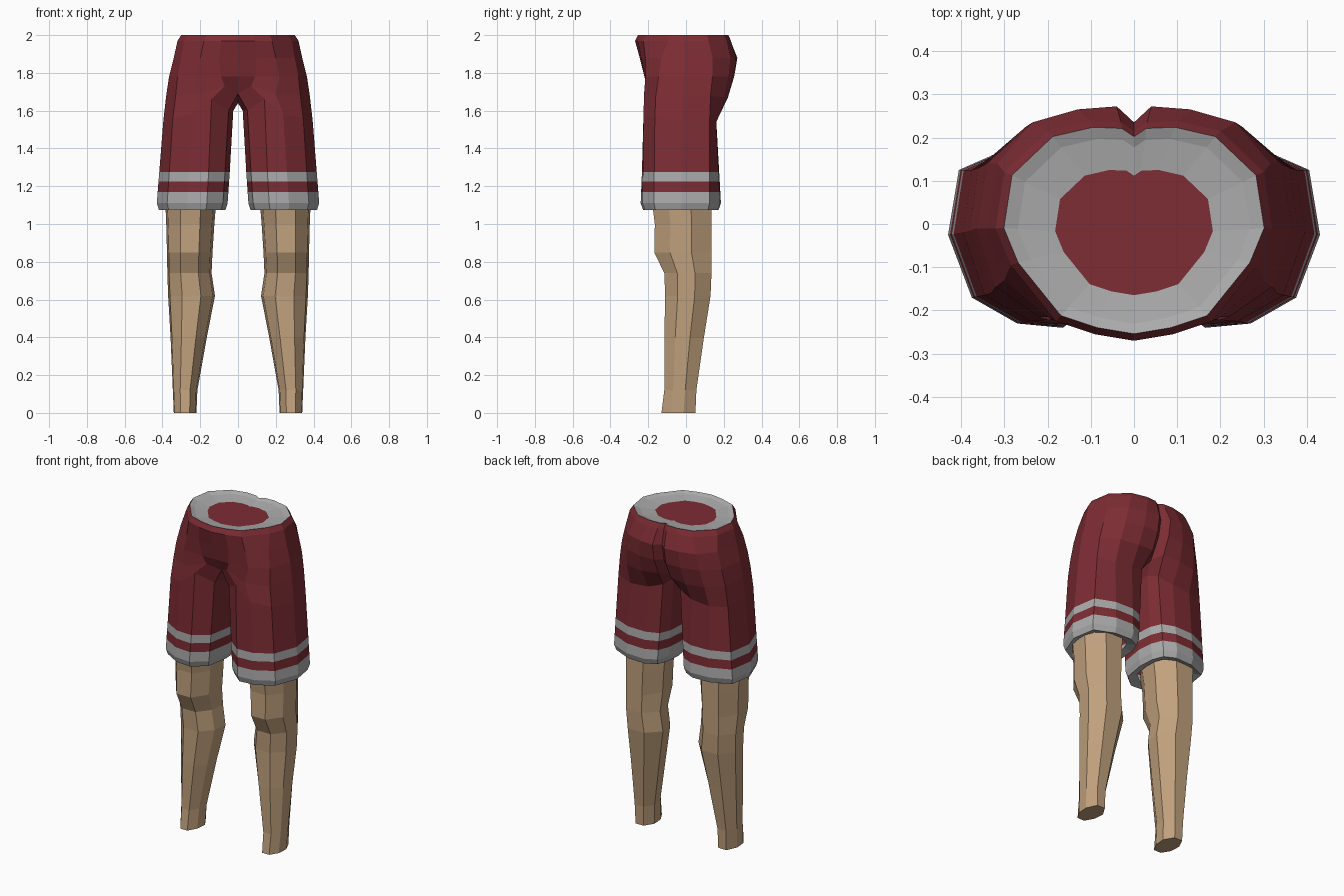
import bpy, bmesh

if "Cube" in bpy.data.objects:
    bpy.data.objects.remove(bpy.data.objects["Cube"])


def material(name, rgb):
    m = bpy.data.materials.new(name)
    m.diffuse_color = (*rgb, 1)
    m.use_nodes = True
    m.node_tree.nodes["Principled BSDF"].inputs["Base Color"].default_value = m.diffuse_color
    return m


RED = material("red_cloth", (0.205, 0.026, 0.034))
GREY = material("light_grey_trim", (0.41, 0.41, 0.41))
SKIN = material("skin", (0.53, 0.355, 0.205))


def finish(bm, name, mats):
    """Turn a right-hand half into a mirrored object."""
    me = bpy.data.meshes.new(name)
    bm.to_mesh(me)
    bm.free()
    for m in mats:
        me.materials.append(m)
    ob = bpy.data.objects.new(name, me)
    bpy.context.collection.objects.link(ob)
    mod = ob.modifiers.new("mirror", 'MIRROR')
    mod.use_clip = True
    mod.merge_threshold = 0.0005


def bridge(bm, upper, lower, closed, mat=0):
    n = len(lower)
    for i in range(n if closed else n - 1):
        j = (i + 1) % n
        bm.faces.new((lower[i], lower[j], upper[j], upper[i])).material_index = mat


def flat(points, z):
    return [(x, y, z) for x, y in points]


def scaled(points, s, z, cx, cy):
    return [(cx + (p[0] - cx) * s, cy + (p[1] - cy) * s, z) for p in points]


# Shorts: half sections run from front centre round the side to the back centre
waist = [(0, -.27), (.09, -.255), (.18, -.225), (.285, -.095), (.32, -.01),
         (.3, .12), (.2, .215), (.1, .238), (.03, .235), (0, .215)]
hip = [(0, -.245), (.1, -.238), (.2, -.215), (.3, -.13), (.34, -.01),
       (.315, .14), (.235, .235), (.13, .265), (.04, .272), (0, .235)]
seat = [(0, -.22), (.09, -.22), (.22, -.215), (.32, -.145), (.365, -.01),
        (.34, .14), (.25, .225), (.14, .255), (.04, .255), (0, .215)]
# The crotch and thigh sections close into a leg loop with one inner point more
crotch = [(0, -.16, 1.69), (.07, -.208, 1.73), (.2, -.222, 1.69), (.33, -.16, 1.68),
          (.38, -.015, 1.68), (.36, .13, 1.68), (.265, .2, 1.67), (.15, .222, 1.67),
          (.04, .212, 1.68), (0, .15, 1.66), (0, 0, 1.64)]
thigh = [(.05, -.16, 1.6), (.14, -.222, 1.66), (.24, -.225, 1.58), (.345, -.165, 1.56),
         (.395, -.02, 1.55), (.375, .125, 1.55), (.27, .16, 1.54), (.15, .16, 1.55),
         (.06, .14, 1.58), (.03, .08, 1.6), (.025, -.02, 1.6)]
hem = [(.08, -.17), (.165, -.24), (.27, -.23), (.375, -.17), (.43, -.025), (.405, .125),
       (.28, .18), (.16, .185), (.09, .15), (.063, .08), (.055, -.02)]

bm = bmesh.new()


def row(points):
    return [bm.verts.new(p) for p in points]


def hem_row(z):
    """Section of the trouser leg between thigh and hem."""
    t = (1.55 - z) / (1.55 - 1.11)
    return [(a[0] + (b[0] - a[0]) * t, a[1] + (b[1] - a[1]) * t, z)
            for a, b in zip(thigh, hem)]


# Waist cap: red centre, two grey rings, then the red body
cap = row(scaled(waist, .57, 1.98, 0, -.025))
bm.faces.new(cap)
body = [(scaled(waist, .84, 1.99, 0, -.02), 1), (scaled(waist, .94, 2.0, 0, 0), 1),
        (flat(waist, 1.97), 0), (flat(hip, 1.88), 0), (flat(seat, 1.78), 0)]
prev = cap
for points, mat in body:
    cur = row(points)
    bridge(bm, prev, cur, False, mat)
    prev = cur
cur = row(crotch)
bridge(bm, prev, cur[:10], False)
prev = cur

# Trouser leg with two grey stripes and a turned-in hem
legs = [(thigh, 0), (hem_row(1.275), 0), (hem_row(1.225), 1), (hem_row(1.17), 0),
        (hem_row(1.11), 1), (scaled(hem, .94, 1.075, .24, -.03), 1),
        (scaled(hem, .7, 1.09, .245, -.025), 1)]
for points, mat in legs:
    cur = row(points)
    bridge(bm, prev, cur, True, mat)
    prev = cur
finish(bm, "shorts", [RED, GREY])

# Bare legs: eight-sided sections as z, x min, x max, y min, y max
unit = [(-.4, -1), (.4, -1), (.92, -.45), (1, .3), (.5, 1), (-.4, 1), (-1, .35), (-.9, -.4)]
sections = [(1.12, .115, .385, -.18, .135), (1.0, .125, .38, -.165, .135),
            (.85, .135, .376, -.168, .135), (.74, .14, .374, -.115, .135),
            (.62, .122, .37, -.11, .13), (.4, .165, .357, -.115, .095),
            (.12, .215, .345, -.115, .055), (0, .22, .34, -.13, .05)]
bm = bmesh.new()
prev = None
for z, x0, x1, y0, y1 in sections:
    cur = row([((x0 + x1) / 2 + u * (x1 - x0) / 2, (y0 + y1) / 2 + v * (y1 - y0) / 2, z)
               for u, v in unit])
    if prev:
        bridge(bm, prev, cur, True)
    else:
        bm.faces.new(cur)
    prev = cur
bm.faces.new(prev[::-1])
finish(bm, "legs", [SKIN])
